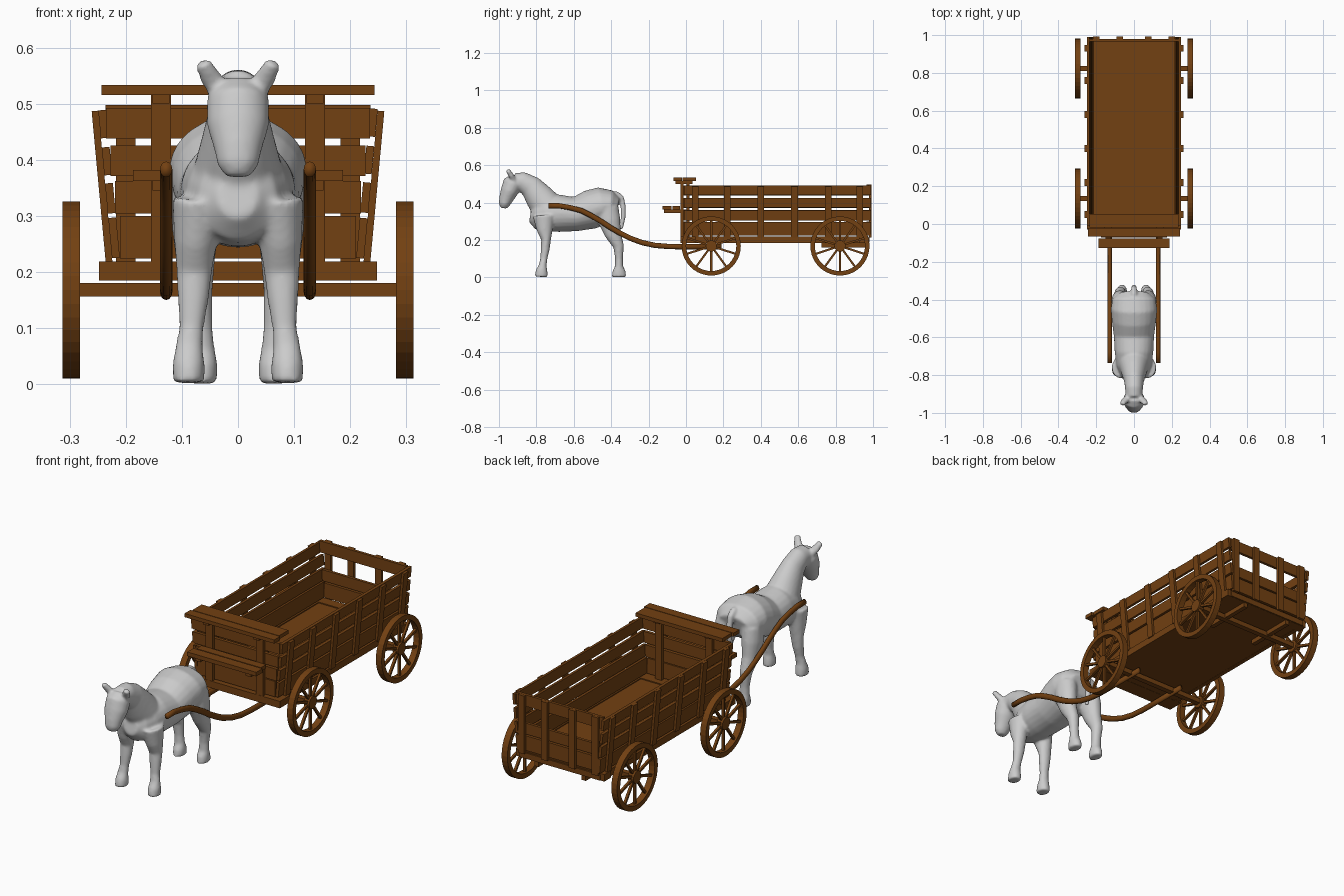
import bpy, bmesh, math, random
from mathutils import Vector, Matrix

random.seed(4)
wood = bpy.data.materials.new("wood")
wood.diffuse_color = (0.17, 0.052, 0.006, 1)


def finish(bm, name, mat=wood, smooth=False):
    bmesh.ops.recalc_face_normals(bm, faces=bm.faces)
    me = bpy.data.meshes.new(name)
    bm.to_mesh(me)
    bm.free()
    ob = bpy.data.objects.new(name, me)
    bpy.context.collection.objects.link(ob)
    if mat:
        me.materials.append(mat)
    if smooth:
        me.shade_smooth()
    return ob


def box(bm, c, s, tilt=0, axis='Y'):
    m = Matrix.Translation(c) @ Matrix.Rotation(tilt, 4, axis) @ Matrix.Diagonal((*s, 1))
    bmesh.ops.create_cube(bm, size=1, matrix=m)


def boxes(name, items):
    bm = bmesh.new()
    for it in items:
        box(bm, *it)
    return finish(bm, name)


def tube(bm, pts, n=16):
    """Loft of ellipses along points (x, y, z, width radius, depth radius)."""
    rings = []
    for i, p in enumerate(pts):
        a, b = pts[max(i - 1, 0)], pts[min(i + 1, len(pts) - 1)]
        t = (Vector(b[:3]) - Vector(a[:3])).normalized()
        v = t.cross(Vector((1, 0, 0))).normalized()
        u = v.cross(t)
        rings.append([bm.verts.new(Vector(p[:3]) + u * p[3] * math.cos(k * math.tau / n)
                                   + v * p[4] * math.sin(k * math.tau / n)) for k in range(n)])
    for r, q in zip(rings, rings[1:]):
        for k in range(n):
            bm.faces.new((r[k], r[(k + 1) % n], q[(k + 1) % n], q[k]))
    bm.faces.new(rings[0])
    bm.faces.new(rings[-1])


def disc(bm, c, r, depth, n=20):
    m = Matrix.Translation(c) @ Matrix.Rotation(math.pi / 2, 4, 'Y')
    bmesh.ops.create_cone(bm, cap_ends=True, segments=n, radius1=r, radius2=r, depth=depth, matrix=m)


# Wheels: rim, hub and ten spokes
def wheel(name, x, y, z=0.168, n=40):
    bm = bmesh.new()
    prof = [(-0.0155, 0.134), (0.0155, 0.134), (0.0155, 0.158), (-0.0155, 0.158)]
    rings = [[bm.verts.new((x + px, y + r * math.cos(k * math.tau / n), z + r * math.sin(k * math.tau / n)))
              for px, r in prof] for k in range(n)]
    for k in range(n):
        a, b = rings[k], rings[(k + 1) % n]
        for j in range(4):
            bm.faces.new((a[j], a[(j + 1) % 4], b[(j + 1) % 4], b[j]))
    disc(bm, (x, y, z), 0.03, 0.03)
    for k in range(10):
        a = (k + 0.5) * math.tau / 10
        box(bm, (x, y + 0.08 * math.cos(a), z + 0.08 * math.sin(a)), (0.012, 0.116, 0.011), a, 'X')
    finish(bm, name)


for y, end in ((0.135, "front"), (0.823, "rear")):
    for s, side in ((-1, "left"), (1, "right")):
        wheel(f"{end}_{side}_wheel", s * 0.2975, y)
    boxes(f"{end}_axle", [((0, y, 0.168), (0.58, 0.026, 0.024))])

# Bed, end beams and bars below
boxes("bed_floor", [((0, 0.49, 0.2), (0.44, 0.98, 0.028))])
boxes("bed_beams", [((0, 0.01, 0.202), (0.496, 0.08, 0.034)), ((0, 0.95, 0.202), (0.48, 0.05, 0.034))])
boxes("bed_side_rails", [((s * 0.22, 0.49, 0.202), (0.02, 0.97, 0.034)) for s in (-1, 1)])
boxes("under_bars", [((s * 0.128, 0.85, 0.172), (0.022, 0.25, 0.022)) for s in (-1, 1)])

# Slatted walls leaning outward
rows = [(0.262, 0.072), (0.333, 0.054), (0.398, 0.05), (0.465, 0.05)]
lean = math.atan(0.093)
for s, side in ((-1, "left"), (1, "right")):
    def wx(z, off=0):
        return s * (0.217 + 0.093 * (z - 0.22) + off)
    boxes(f"{side}_wall_planks",
          [((wx(z), 0.49, z + random.uniform(-0.002, 0.002)), (0.014, 1.0, h), s * lean) for z, h in rows])
    boxes(f"{side}_wall_posts",
          [((wx(0.35, 0.013), y, 0.35), (0.012, 0.035, 0.275), s * lean)
           for y in (0.05, 0.22, 0.4, 0.58, 0.76, 0.93)])

# Front wall with seat and footboard
boxes("front_wall_planks", [((0, -0.005, z), (0.42 + 0.25 * (z - 0.262), 0.016, h + 0.004)) for z, h in rows])
boxes("front_wall_posts", [((s * 0.137, y, 0.367), (0.036, 0.016, 0.297)) for s in (-1, 1) for y in (-0.021, 0.011)])
boxes("seat", [((0, -0.044, 0.524), (0.486, 0.045, 0.018)), ((0, 0.018, 0.524), (0.47, 0.072, 0.018))])
boxes("seat_brackets", [((s * 0.137, -0.01, 0.508), (0.03, 0.09, 0.016)) for s in (-1, 1)])
boxes("footboard", [((0, -0.102, 0.372), (0.374, 0.048, 0.02)), ((0, -0.052, 0.372), (0.35, 0.04, 0.018))])
boxes("footboard_brackets", [((s * 0.137, -0.072, 0.354), (0.03, 0.09, 0.018)) for s in (-1, 1)])

# Tailgate with an open row
boxes("tailgate_planks", [((0, 0.972, z), (0.42 + 0.25 * (z - 0.262), 0.014, h))
                          for z, h in (rows[0], rows[1], (0.47, 0.056))])
boxes("tailgate_posts", [((x, 0.986, 0.355), (0.034, 0.014, 0.285)) for x in (-0.2, -0.075, 0.075, 0.2)])

# Curved shafts
path = [(-0.735, 0.383), (-0.68, 0.383), (-0.62, 0.373), (-0.56, 0.357), (-0.51, 0.332), (-0.455, 0.3),
        (-0.405, 0.267), (-0.35, 0.235), (-0.30, 0.21), (-0.235, 0.186), (-0.165, 0.171), (-0.09, 0.165),
        (-0.03, 0.164), (0.19, 0.164)]
for s, side in ((-1, "left"), (1, "right")):
    bm = bmesh.new()
    tube(bm, [(s * 0.128, y, z, 0.011, 0.014) for y, z in path], 12)
    finish(bm, f"{side}_shaft", smooth=True)

# Horse: overlapping lofts fused into one smooth skin
bm = bmesh.new()
body = [(-0.832, 0.335, 0.035, 0.04), (-0.805, 0.33, 0.07, 0.075), (-0.75, 0.337, 0.092, 0.092),
        (-0.68, 0.343, 0.102, 0.1), (-0.59, 0.339, 0.107, 0.092), (-0.51, 0.363, 0.118, 0.105),
        (-0.45, 0.383, 0.123, 0.1), (-0.4, 0.385, 0.115, 0.08), (-0.367, 0.375, 0.08, 0.05)]
neck = [(-0.73, 0.36, 0.085, 0.09), (-0.785, 0.43, 0.066, 0.077), (-0.83, 0.485, 0.052, 0.062),
        (-0.875, 0.511, 0.047, 0.053), (-0.915, 0.512, 0.045, 0.047)]
head = [(-0.91, 0.535, 0.038, 0.03), (-0.925, 0.505, 0.056, 0.053), (-0.945, 0.46, 0.055, 0.047),
        (-0.962, 0.42, 0.043, 0.038), (-0.972, 0.39, 0.036, 0.03), (-0.975, 0.37, 0.022, 0.018)]
tail = [(-0.41, 0.44, 0.014, 0.014), (-0.37, 0.448, 0.015, 0.014), (-0.345, 0.428, 0.015, 0.014),
        (-0.336, 0.38, 0.015, 0.014), (-0.336, 0.32, 0.014, 0.013), (-0.348, 0.258, 0.011, 0.011)]
for part in (body, neck, head, tail):
    tube(bm, [(0, *p) for p in part], 24)
front_leg = [(0.068, -0.76, 0.33, 0.05, 0.06), (0.076, -0.755, 0.25, 0.038, 0.042), (0.078, -0.748, 0.2, 0.032, 0.026),
             (0.08, -0.753, 0.15, 0.028, 0.024), (0.083, -0.76, 0.1, 0.022, 0.019),
             (0.087, -0.766, 0.065, 0.025, 0.021), (0.088, -0.772, 0.035, 0.029, 0.032),
             (0.088, -0.774, 0.003, 0.028, 0.036)]
hind_leg = [(0.068, -0.42, 0.37, 0.05, 0.06), (0.075, -0.41, 0.3, 0.046, 0.06), (0.076, -0.39, 0.23, 0.036, 0.044),
            (0.073, -0.36, 0.165, 0.028, 0.029), (0.068, -0.358, 0.1, 0.023, 0.021),
            (0.066, -0.358, 0.06, 0.025, 0.022), (0.064, -0.358, 0.035, 0.028, 0.035),
            (0.064, -0.358, 0.001, 0.027, 0.04)]
ear = [(0.03, -0.918, 0.515, 0.018, 0.017), (0.048, -0.935, 0.545, 0.02, 0.015), (0.064, -0.953, 0.574, 0.015, 0.012)]
for part in (front_leg, hind_leg, ear):
    for s in (-1, 1):
        tube(bm, [(s * p[0], *p[1:]) for p in part])
horse = finish(bm, "horse", mat=None, smooth=True)
rm = horse.modifiers.new("fuse", 'REMESH')
rm.mode = 'VOXEL'
rm.voxel_size = 0.006
rm.use_smooth_shade = True
sm = horse.modifiers.new("soften", 'SMOOTH')
sm.factor = 0.5
sm.iterations = 10
